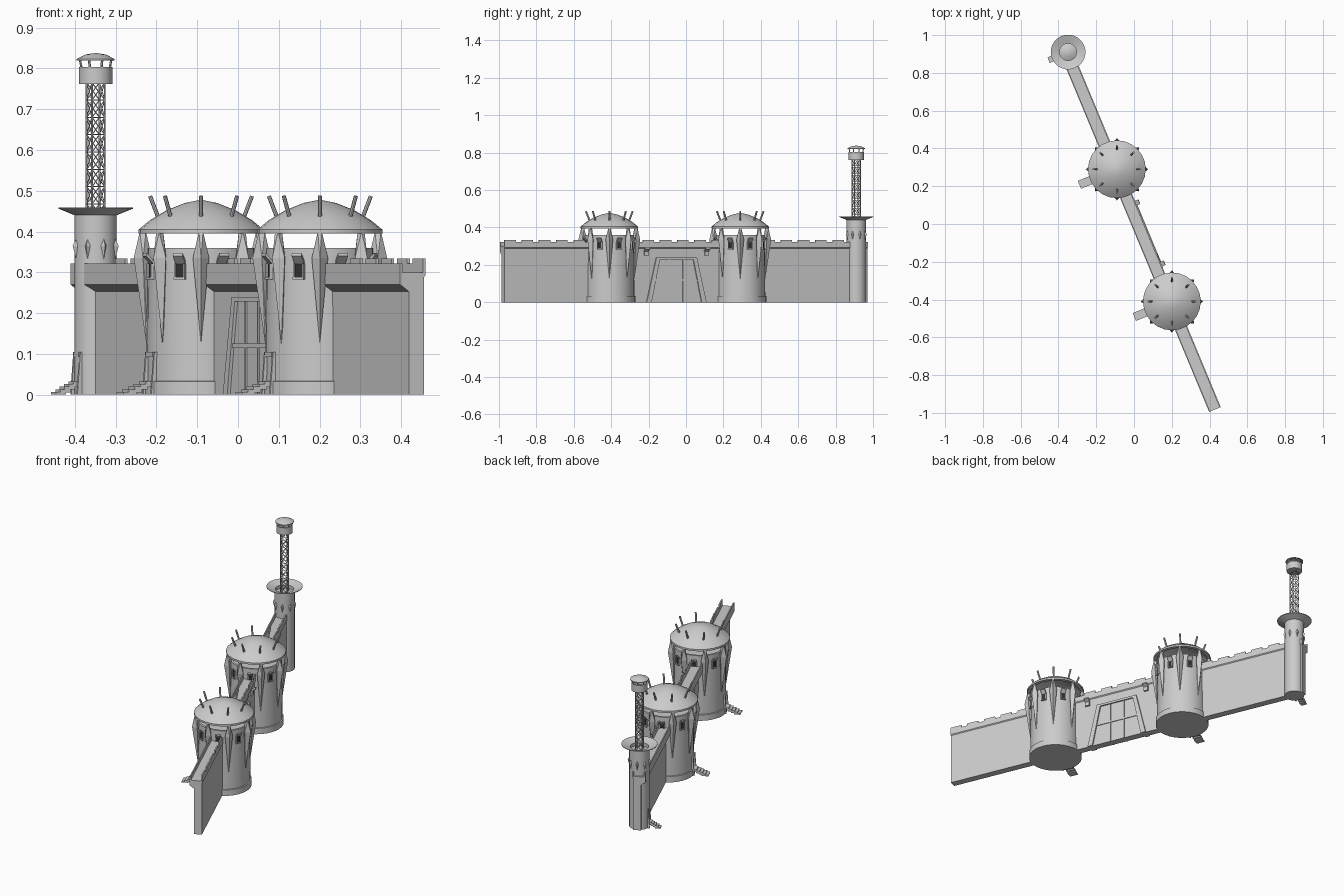
import bpy, bmesh, math
from mathutils import Matrix, Vector

if "Cube" in bpy.data.objects:
    bpy.data.objects.remove(bpy.data.objects["Cube"])

def material(name, c):
    m = bpy.data.materials.new(name)
    m.diffuse_color = (c, c, c, 1)
    m.use_nodes = True
    m.node_tree.nodes["Principled BSDF"].inputs["Base Color"].default_value = m.diffuse_color
    return m

STONE = material("stone grey", 0.6)
DARK = material("dark opening", 0.03)

ANG = math.radians(22.6)
# Wall frame: local x points out of the gate side, local y runs along the wall
FRAME = Matrix.Translation((0.055, -0.06, 0)) @ Matrix.Rotation(ANG, 4, 'Z')

def finish(bm, name, M=FRAME, mat=STONE, smooth=True):
    bmesh.ops.recalc_face_normals(bm, faces=bm.faces)
    me = bpy.data.meshes.new(name)
    bm.to_mesh(me)
    bm.free()
    me.materials.append(mat)
    if smooth:
        me.polygons.foreach_set("use_smooth", [True] * len(me.polygons))
        me.set_sharp_from_angle(angle=math.radians(28))
    ob = bpy.data.objects.new(name, me)
    ob.matrix_world = M
    bpy.context.collection.objects.link(ob)
    return ob

def hull(bm, pts, M=Matrix()):
    vs = [bm.verts.new(M @ Vector(p)) for p in pts]
    r = bmesh.ops.convex_hull(bm, input=vs)
    junk = [g for g in r["geom_interior"] if isinstance(g, bmesh.types.BMVert)]
    bmesh.ops.delete(bm, geom=junk, context='VERTS')

def box(bm, lo, hi, M=Matrix()):
    hull(bm, [(x, y, z) for x in (lo[0], hi[0]) for y in (lo[1], hi[1])
              for z in (lo[2], hi[2])], M)

def rod(bm, p, q, r, n=6):
    p, q = Vector(p), Vector(q)
    rot = (q - p).to_track_quat('Z', 'Y').to_matrix().to_4x4()
    bmesh.ops.create_cone(bm, cap_ends=True, segments=n, radius1=r, radius2=r,
                          depth=(q - p).length,
                          matrix=Matrix.Translation((p + q) / 2) @ rot)

def lathe(name, profile, n, M):
    bm = bmesh.new()
    vs = [bm.verts.new((r, 0, z)) for r, z in profile]
    es = [bm.edges.new(e) for e in zip(vs, vs[1:])]
    bmesh.ops.spin(bm, geom=vs + es, cent=(0, 0, 0), axis=(0, 0, 1),
                   angle=2 * math.pi, steps=n)
    bmesh.ops.remove_doubles(bm, verts=bm.verts, dist=1e-5)
    return finish(bm, name, M)

def turn(a):
    return Matrix.Rotation(a, 4, 'Z')

def prism(bm, profile, y0, y1):
    a = [bm.verts.new((x, y0, z)) for x, z in profile]
    b = [bm.verts.new((x, y1, z)) for x, z in profile]
    bm.faces.new(a)
    bm.faces.new(b)
    for i in range(len(a)):
        j = (i + 1) % len(a)
        bm.faces.new((a[i], a[j], b[j], b[i]))

# Wall with inner corbel and walkway channel
bm = bmesh.new()
prism(bm, [(-.02, 0), (.02, 0), (.02, .288), (.024, .293), (.024, .322), (.017, .322),
           (.017, .3), (-.037, .3), (-.037, .322), (-.043, .322), (-.043, .27),
           (-.02, .253)], -0.995, 1.108)
finish(bm, "wall", smooth=False)

# Merlons on the outer parapet
bm = bmesh.new()
u = -0.995
while u < 0.98:
    if min(abs(u + .03 - .379), abs(u + .03 + .379)) > .14:
        box(bm, (.017, u, .322), (.024, u + .065, .334))
    u += 0.1
finish(bm, "merlons", smooth=False)

# Gate frame and bars, on both faces of the wall
for side, label in ((1, "outer"), (-1, "inner")):
    bm = bmesh.new()
    a, b, c = side * .018, side * .028, side * .024
    for s in (1, -1):
        hull(bm, [(x, s * y, z) for x in (a, b) for y, z in
                  ((.173, 0), (.145, 0), (.117, .24), (.095, .24))])
        box(bm, (a, s * .04 - .003, 0), (c, s * .04 + .003, .23))
    box(bm, (a, -.117, .228), (b, .117, .24))
    box(bm, (a, -.135, .115), (c, .135, .125))
    finish(bm, label + "_gate_frame", smooth=False)

# Lamps either side of the gate
bm = bmesh.new()
for s in (1, -1):
    box(bm, (.018, s * .175 - .012, .25), (.03, s * .175 + .012, .272))
    hull(bm, [(x, s * .175 + y, z) for y in (-.013, .013) for x, z in
              ((.018, .27), (.018, .277), (.044, .285), (.042, .292))])
finish(bm, "gate_hoods", smooth=False)

def stairs(name, u, v0, v1, w, door=True):
    """Steps climbing towards a tower on the inner side, with a doorway."""
    bm = bmesh.new()
    n = 5
    for i in range(n):
        z = .033 * (i + 1) / n
        x = v1 + (v0 - v1) * i / n
        box(bm, (x, u - w / 2, max(0, z - .014)), (x + (v0 - v1) / n + .004, u + w / 2, z))
    t = v0 - .004
    for s in (1, -1):
        hull(bm, [(x, u + s * y, z) for y in (w / 2, w / 2 + .007) for x, z in
                  ((t, 0), (t + .03, 0), (t + .008, .105), (t + .03, .105))])
    box(bm, (t + .006, u - w / 2, .092), (t + .03, u + w / 2, .105))
    finish(bm, name, smooth=False)

# Two domed towers
for label, u in (("near", -.379), ("far", .379)):
    M = FRAME @ Matrix.Translation((0, u, 0)) @ turn(-ANG)
    lathe(label + "_tower_body", [(0, 0), (.14, 0), (.14, .033), (.134, .034),
                                  (.131, .36), (.12, .36), (.12, .335), (0, .335)], 32, M)
    lathe(label + "_tower_dome", [(0, .478), (.04, .47), (.085, .452), (.125, .428),
                                  (.153, .405), (.153, .395), (.135, .395), (.12, .415),
                                  (.08, .438), (0, .462)], 24, M)
    fins, spikes, hoods, slits = (bmesh.new() for _ in range(4))
    for k in range(8):
        R = turn(k * math.pi / 4)
        # pointed fins carrying the dome
        hull(fins, [(.13, 0, .125), (.134, 0, .125), (.165, 0, .335), (.142, .02, .335),
                    (.142, -.02, .335), (.12, 0, .335), (.15, .005, .4), (.15, -.005, .4),
                    (.135, .004, .4), (.135, -.004, .4)], R)
        rod(spikes, R @ Vector((.105, 0, .435)), R @ Vector((.125, 0, .487)), .005, 8)
        # windows with tilted hoods between the fins
        W = turn((k + .5) * math.pi / 4)
        hull(hoods, [(x, y, z) for y in (-.013, .013) for x, z in
                     ((.128, .318), (.128, .325), (.15, .34), (.148, .347))], W)
        for s in (1, -1):
            box(hoods, (.125, s * .012 - .002, .285), (.139, s * .012 + .002, .322), W)
        box(hoods, (.125, -.014, .283), (.141, .014, .288), W)
        box(slits, (.126, -.01, .288), (.134, .01, .32), W)
    finish(fins, label + "_tower_fins", M, smooth=False)
    finish(spikes, label + "_dome_spikes", M)
    finish(hoods, label + "_window_hoods", M, smooth=False)
    finish(slits, label + "_windows", M, DARK, smooth=False)
    stairs(label + "_tower_stairs", u, -.14, -.215, .045)

# Watchtower with flared open rim
W = FRAME @ Matrix.Translation((0, 1.051, 0))
lathe("watchtower_body", [(0, 0), (.052, 0), (.052, .44), (.092, .456), (.092, .459),
                          (.047, .444), (.047, .425), (0, .425)], 24, W)
stairs("watchtower_stairs", 1.051, -.054, -.112, .032)
bm = bmesh.new()
for k in range(8):
    hull(bm, [(.05, 0, .325), (.05, 0, .385), (.061, 0, .365), (.05, .008, .365),
              (.05, -.008, .365), (.045, 0, .365)], turn((k + .5) * math.pi / 4 - ANG))
finish(bm, "watchtower_studs", W, smooth=False)

# Lattice mast
bm = bmesh.new()
h, z0, z1, n = .017, .425, .765, 8
corners = [(h, h), (-h, h), (-h, -h), (h, -h)]
for i, a in enumerate(corners):
    b = corners[(i + 1) % 4]
    rod(bm, (*a, z0), (*a, z1), .0022)
    for k in range(n):
        za, zb = (z0 + (z1 - z0) * t / n for t in (k, k + 1))
        rod(bm, (*a, za), (*b, zb), .0014, 4)
        rod(bm, (*b, za), (*a, zb), .0014, 4)
        rod(bm, (*a, zb), (*b, zb), .0014, 4)
finish(bm, "mast", W)

# Lookout cabin, posts and roof
lathe("lookout_cabin", [(0, .762), (.041, .762), (.041, .803), (.036, .803),
                        (.036, .772), (0, .772)], 24, W)
bm = bmesh.new()
for k in range(8):
    R = turn(k * math.pi / 4)
    rod(bm, R @ Vector((.037, 0, .798)), R @ Vector((.042, 0, .824)), .003)
finish(bm, "lookout_posts", W)
lathe("lookout_roof", [(0, .838), (.025, .834), (.047, .823), (.047, .819),
                       (.025, .828), (0, .831)], 24, W)
